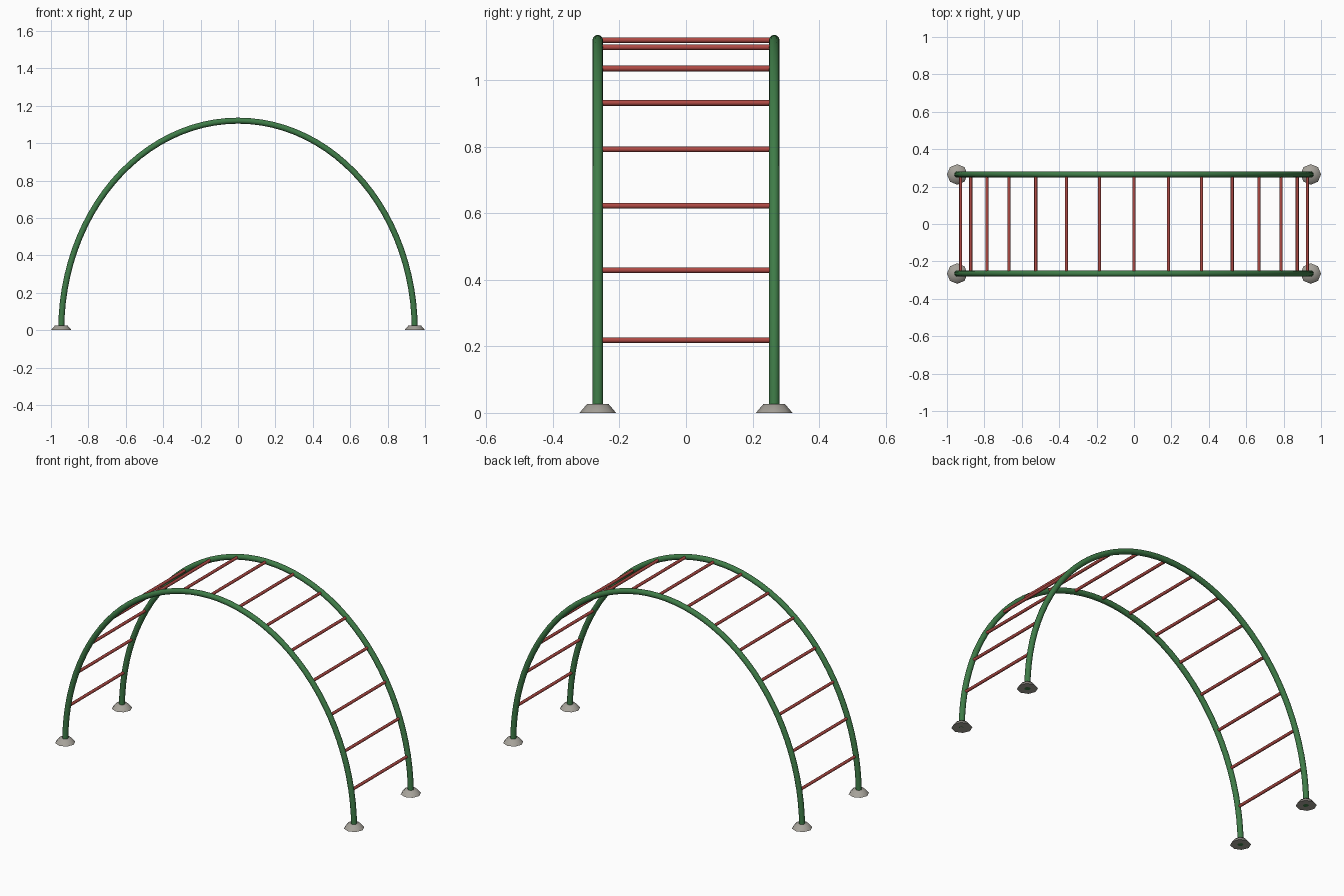
import bpy, bmesh, math
from mathutils import Vector, Matrix

if "Cube" in bpy.data.objects:
    bpy.data.objects.remove(bpy.data.objects["Cube"])

A, B = 0.945, 1.12      # half-width and height of the arch centre line
RAIL_Y = 0.265
RAIL_R, RUNG_R = 0.016, 0.0085


def material(name, rgb):
    m = bpy.data.materials.new(name)
    m.diffuse_color = (*rgb, 1)
    m.use_nodes = True
    m.node_tree.nodes["Principled BSDF"].inputs["Base Color"].default_value = m.diffuse_color
    return m


green = material("green paint", (0.050, 0.205, 0.065))
red = material("red paint", (0.430, 0.068, 0.058))
grey = material("concrete grey", (0.38, 0.36, 0.32))


def finish(bm, name, mat, angle):
    bmesh.ops.recalc_face_normals(bm, faces=bm.faces)
    me = bpy.data.meshes.new(name)
    bm.to_mesh(me)
    bm.free()
    me.materials.append(mat)
    ob = bpy.data.objects.new(name, me)
    bpy.context.collection.objects.link(ob)
    bpy.ops.object.select_all(action='DESELECT')
    ob.select_set(True)
    bpy.context.view_layer.objects.active = ob
    bpy.ops.object.shade_smooth_by_angle(angle=math.radians(angle))
    return ob


def arch(name, y, segments=48, sides=12):
    """Round tube swept along a half ellipse."""
    bm = bmesh.new()
    rings = []
    for i in range(segments + 1):
        t = math.pi * i / segments
        centre = Vector((A * math.cos(t), y, B * math.sin(t)))
        out = Vector((B * math.cos(t), 0, A * math.sin(t))).normalized()
        ring = []
        for j in range(sides):
            a = 2 * math.pi * j / sides
            ring.append(bm.verts.new(centre + RAIL_R * (
                math.cos(a) * out + math.sin(a) * Vector((0, 1, 0)))))
        rings.append(ring)
    for r0, r1 in zip(rings, rings[1:]):
        for j in range(sides):
            k = (j + 1) % sides
            bm.faces.new((r0[j], r0[k], r1[k], r1[j]))
    bm.faces.new(rings[0])
    bm.faces.new(rings[-1])
    return finish(bm, name, green, 50)


def cone(name, mat, r1, r2, depth, matrix, sides, angle):
    bm = bmesh.new()
    bmesh.ops.create_cone(bm, cap_ends=True, segments=sides, radius1=r1,
                          radius2=r2, depth=depth, matrix=matrix)
    return finish(bm, name, mat, angle)


# two arched side rails
arch("front_rail", -RAIL_Y)
arch("back_rail", RAIL_Y)

# rungs at equal angle steps around the arch
for k in range(-7, 8):
    t = math.radians(11.25 * k)
    pos = Matrix.Translation((A * math.sin(t), 0, B * math.cos(t)))
    cone(f"rung_{k + 8}", red, RUNG_R, RUNG_R, 2 * RAIL_Y,
         pos @ Matrix.Rotation(math.pi / 2, 4, 'X'), 8, 50)

# tapered eight-sided feet
for sx, side in ((-1, "left"), (1, "right")):
    for sy, end in ((-1, "front"), (1, "back")):
        cone(f"{end}_{side}_foot", grey, 0.055, 0.033, 0.026,
             Matrix.Translation((sx * A, sy * RAIL_Y, 0.013)), 8, 60)
